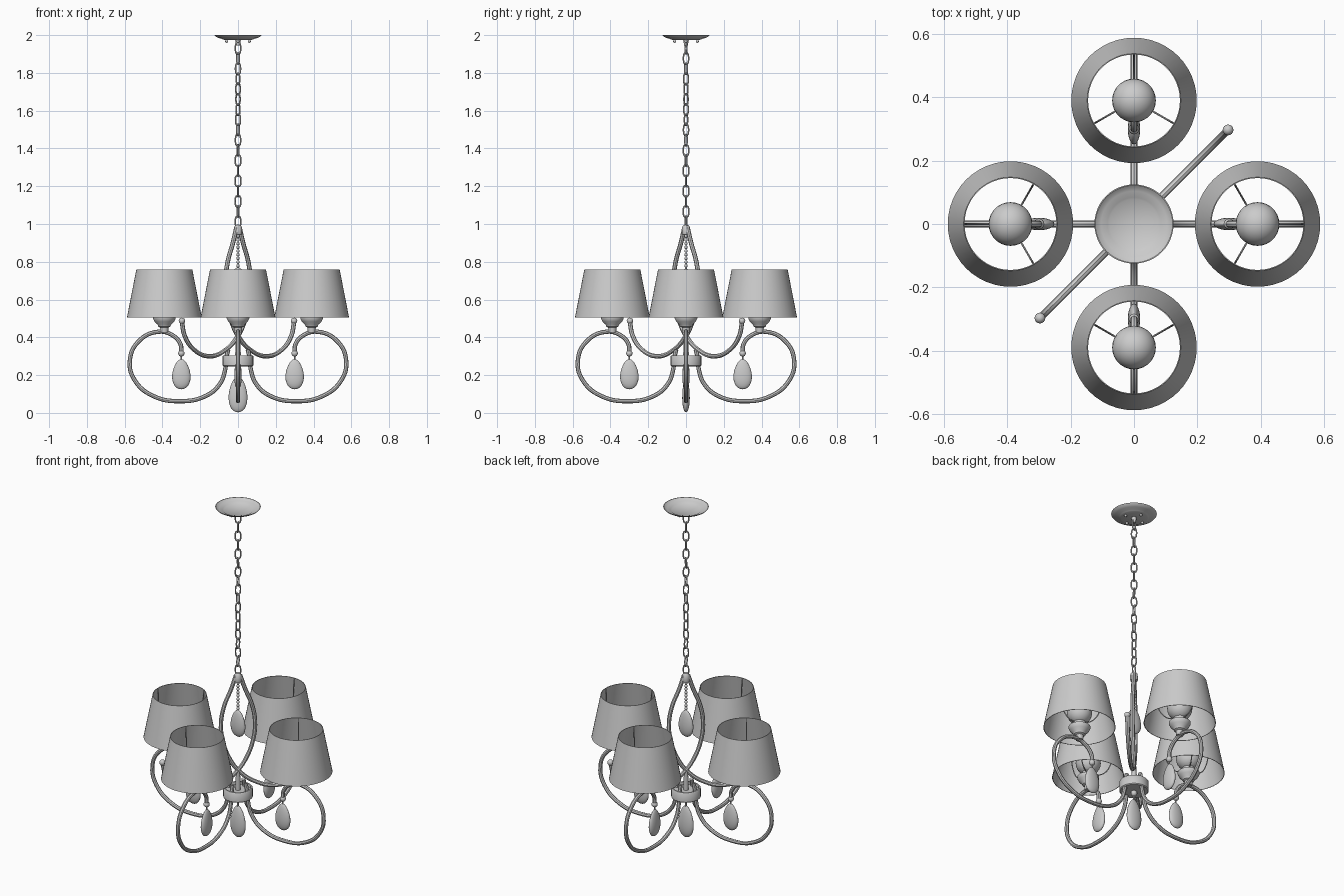
import bpy, bmesh, math
from math import sin, cos, pi
from mathutils import Matrix, Vector

if "Cube" in bpy.data.objects:
    bpy.data.objects.remove(bpy.data.objects["Cube"])


def finish(obj, angle):
    # turn the part about the lamp's axis and smooth it
    obj.matrix_world = Matrix.Rotation(angle, 4, 'Z') @ obj.matrix_world
    bpy.ops.object.select_all(action='DESELECT')
    obj.select_set(True)
    bpy.context.view_layer.objects.active = obj
    if obj.type == 'CURVE':
        bpy.ops.object.convert(target='MESH')
        obj = bpy.context.object
    bpy.ops.object.shade_smooth_by_angle(angle=math.radians(40))
    return obj


def lathe(name, profile, loc=(0, 0, 0), angle=0, sides=32, flat=1, closed=False):
    # revolve (radius, z) points; flat squashes the y direction
    bm = bmesh.new()
    rings = []
    for r, z in profile:
        n = 1 if r == 0 else sides
        rings.append([bm.verts.new((r * cos(2 * pi * i / sides),
                                    r * sin(2 * pi * i / sides) * flat, z)) for i in range(n)])
    pairs = list(zip(rings, rings[1:])) + ([(rings[-1], rings[0])] if closed else [])
    for a, b in pairs:
        for i in range(sides):
            j = (i + 1) % sides
            quad = [a[i % len(a)], a[j % len(a)], b[j % len(b)], b[i % len(b)]]
            bm.faces.new(list(dict.fromkeys(quad)))
    bmesh.ops.recalc_face_normals(bm, faces=bm.faces)
    mesh = bpy.data.meshes.new(name)
    bm.to_mesh(mesh)
    bm.free()
    obj = bpy.data.objects.new(name, mesh)
    bpy.context.collection.objects.link(obj)
    obj.matrix_world = Matrix.Translation(loc)
    return finish(obj, angle)


def tube(name, points, radius, angle=0, loc=(0, 0, 0), cyclic=False, res=6):
    # round rod through (x, z) points in the xz plane
    cu = bpy.data.curves.new(name, 'CURVE')
    cu.dimensions = '3D'
    cu.bevel_depth = radius
    cu.bevel_resolution = 2
    cu.resolution_u = res
    cu.use_fill_caps = True
    sp = cu.splines.new('BEZIER')
    sp.bezier_points.add(len(points) - 1)
    for bp, (x, z) in zip(sp.bezier_points, points):
        bp.co = (x, 0, z)
        bp.handle_left_type = bp.handle_right_type = 'AUTO'
    sp.use_cyclic_u = cyclic
    obj = bpy.data.objects.new(name, cu)
    bpy.context.collection.objects.link(obj)
    obj.matrix_world = Matrix.Translation(loc)
    return finish(obj, angle)


def ball(name, r, loc, angle=0, sides=16):
    n = sides // 2
    prof = [(0 if k in (0, n) else r * sin(pi * k / n), -r * cos(pi * k / n)) for k in range(n + 1)]
    return lathe(name, prof, loc, angle, sides)


def crystal(name, w, h, loc, angle=0):
    # flattened egg drop, heavier at the bottom
    n = 14
    prof = []
    for k in range(n + 1):
        t = pi * k / n
        r = 0 if k in (0, n) else w * sin(t) * (1 + 0.2 * cos(t))
        prof.append((r, h / 2 * (1 - cos(t))))
    return lathe(name, prof, loc, angle, 24, flat=0.4)


# ceiling canopy, an open dish with screws and a hanging loop
lathe("canopy", [(0, 1.974), (0.072, 1.974), (0.079, 1.977), (0.085, 1.98), (0.105, 1.985),
                 (0.118, 1.992), (0.125, 2.0), (0.122, 2.0), (0.115, 1.994), (0.104, 1.988),
                 (0.084, 1.983), (0.078, 1.978), (0, 1.977)], sides=48)
for k in range(4):
    ball("canopy_screw", 0.008, (0.06, 0, 1.967), k * pi / 2, 10)
lathe("canopy_stem", [(0, 1.945), (0.01, 1.945), (0.012, 1.96), (0.016, 1.976), (0, 1.976)], sides=16)

# chain of oval links with a slow twist
count = 18
for k in range(count):
    hl, hw = 0.030, 0.014
    pts = [(hw, -hl * .5), (hw, hl * .5), (hw * .7, hl * .87), (0, hl), (-hw * .7, hl * .87),
           (-hw, hl * .5), (-hw, -hl * .5), (-hw * .7, -hl * .87), (0, -hl), (hw * .7, -hl * .87)]
    tube("chain_link", pts, 0.0042, (k % 2) * pi / 2 + 0.35 + 0.09 * k,
         (0, 0, 1.93 - k * (1.93 - 1.012) / (count - 1)), True, 3)

# collar joining the two crossing frame rods
lathe("top_collar", [(0, 0.945), (0.020, 0.945), (0.022, 0.955), (0.020, 0.985),
                     (0.012, 0.995), (0, 0.997)], sides=20)

# crossing rods: teardrop loop sweeping out to two upturned ends on the diagonal
rod = [(0.012, 0.98), (0.038, 0.9), (0.077, 0.8), (0.095, 0.69), (0.083, 0.58), (0.047, 0.48),
       (0, 0.408), (-0.09, 0.335), (-0.21, 0.30), (-0.33, 0.335), (-0.40, 0.41), (-0.42, 0.48)]
for a in (pi / 4, pi * 5 / 4):
    tube("frame_rod", rod, 0.012, a)
    ball("frame_rod_tip", 0.017, (-0.42, 0, 0.487), a)

# beads and crystal inside the loop
for k in range(9):
    ball("bead", 0.0095, (0, 0, 0.935 - k * 0.0195), 0, 10)
crystal("inner_crystal", 0.047, 0.16, (0, 0, 0.61))

# hub cup, central stem and bottom pendant
lathe("hub", [(0, 0.245), (0.076, 0.245), (0.081, 0.25), (0.081, 0.30), (0.077, 0.305),
              (0.070, 0.305), (0.068, 0.29), (0, 0.29)])
lathe("hub_stem", [(0, 0.28), (0.014, 0.28), (0.012, 0.40), (0, 0.405)], sides=16)
ball("hub_finial", 0.018, (0, 0, 0.232))
tube("pendant_wire", [(0, 0.235), (0, 0.18)], 0.005)
crystal("bottom_crystal", 0.049, 0.19, (0, 0, 0.003))

# scrolling arm path in the radial plane
arm = [(0.052, 0.335), (0.062, 0.29), (0.068, 0.23), (0.095, 0.155), (0.17, 0.09), (0.31, 0.062),
       (0.45, 0.09), (0.545, 0.17), (0.573, 0.27), (0.53, 0.375), (0.42, 0.43), (0.345, 0.41),
       (0.305, 0.365), (0.30, 0.32)]
R = 0.39
for k in range(4):
    a = k * pi / 2
    tube("arm", arm, 0.0115, a)
    ball("arm_tip", 0.017, (0.30, 0, 0.315), a)
    tube("crystal_wire", [(0.30, 0.31), (0.30, 0.27)], 0.004, a)
    crystal("arm_crystal", 0.048, 0.16, (0.30, 0, 0.125), a)

    # lamp holder cup and globe bulb
    lathe("lamp_cup", [(0, 0.425), (0.020, 0.425), (0.022, 0.452), (0.032, 0.457), (0.036, 0.468),
                       (0.052, 0.483), (0.060, 0.50), (0.060, 0.508), (0.035, 0.512),
                       (0.033, 0.54), (0, 0.54)], (R, 0, 0), a)
    ball("bulb", 0.069, (R, 0, 0.595), a, 28)

    # thin tapered shade and its wire spider
    lathe("shade", [(0.198, 0.505), (0.148, 0.76), (0.145, 0.76), (0.195, 0.505)],
          (R, 0, 0), a, 48, closed=True)
    for s in range(3):
        t = s * 2 * pi / 3
        spoke = tube("shade_spoke", [(0.03, 0.525), (0.08, 0.535), (0.125, 0.60), (0.146, 0.755)], 0.003)
        spoke.matrix_world = (Matrix.Rotation(a, 4, 'Z') @ Matrix.Translation((R, 0, 0))
                              @ Matrix.Rotation(t, 4, 'Z'))
